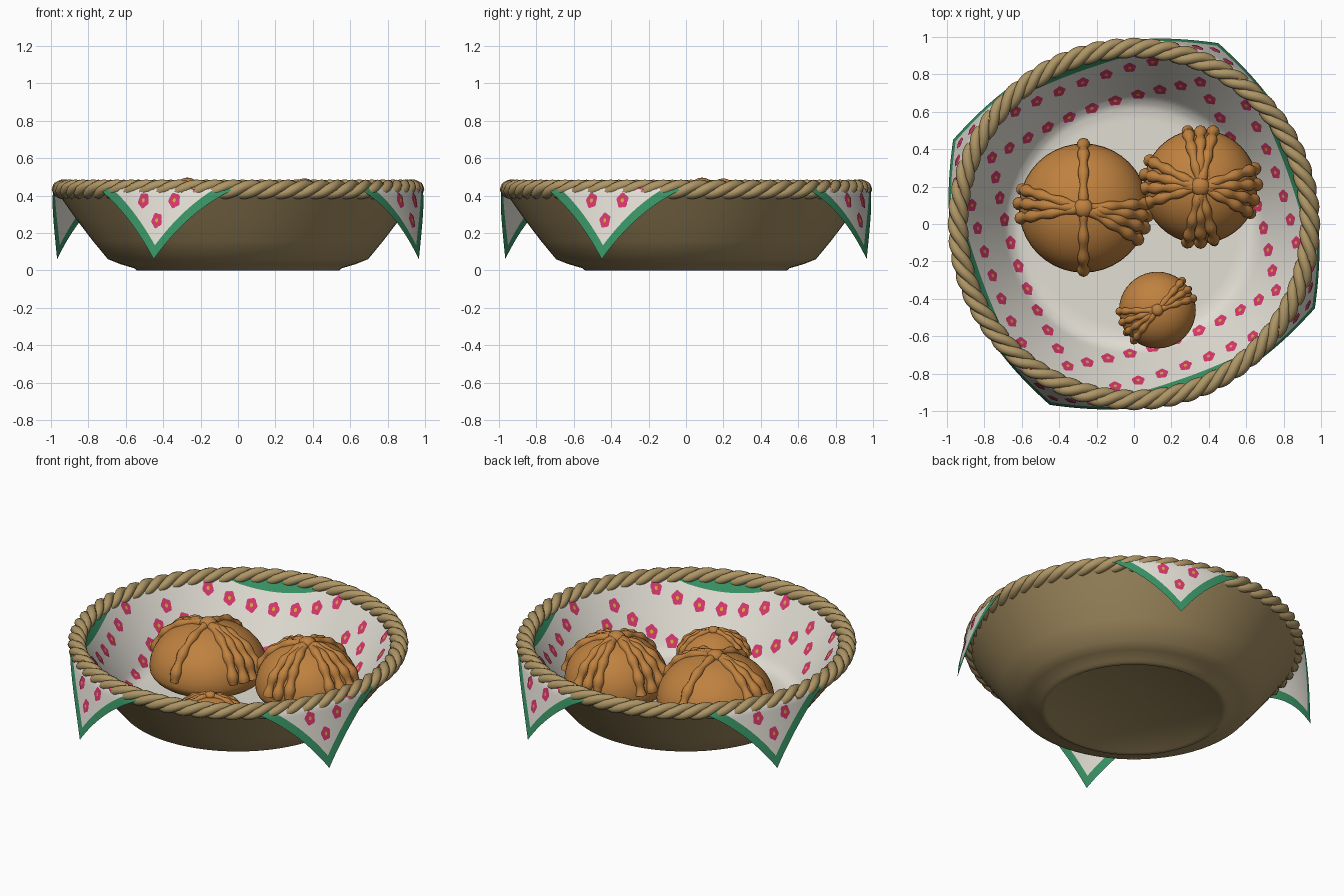
import bpy, bmesh, math
from mathutils import Vector
from math import sin, cos, pi, radians, hypot, atan2

if "Cube" in bpy.data.objects:
    bpy.data.objects.remove(bpy.data.objects["Cube"])


def material(name, rgb):
    m = bpy.data.materials.new(name)
    m.diffuse_color = (*rgb, 1)
    m.use_nodes = True
    m.node_tree.nodes["Principled BSDF"].inputs["Base Color"].default_value = m.diffuse_color
    return m


TAN = material("basket tan", (0.36, 0.26, 0.115))
ROPE = material("rope tan", (0.42, 0.30, 0.13))
LINEN = material("linen white", (0.76, 0.73, 0.66))
GREEN = material("border green", (0.04, 0.29, 0.13))
PINK = material("flower pink", (0.68, 0.04, 0.16))
YELLOW = material("flower yellow", (0.72, 0.40, 0.03))
CRUST = material("bun brown", (0.52, 0.22, 0.05))


def finish(bm, name, mats, angle=50, fix=True):
    if fix:
        bmesh.ops.recalc_face_normals(bm, faces=bm.faces)
    mesh = bpy.data.meshes.new(name)
    bm.to_mesh(mesh)
    bm.free()
    for m in mats:
        mesh.materials.append(m)
    ob = bpy.data.objects.new(name, mesh)
    bpy.context.collection.objects.link(ob)
    bpy.ops.object.select_all(action='DESELECT')
    ob.select_set(True)
    bpy.context.view_layer.objects.active = ob
    bpy.ops.object.shade_smooth_by_angle(angle=radians(angle))
    return ob


def lathe(bm, profile, n, centre=(0, 0)):
    """Revolve (r, z) points; points with r = 0 become poles."""
    rings = []
    for r, z in profile:
        k = n if r > 1e-5 else 1
        rings.append([bm.verts.new((centre[0] + r * cos(2 * pi * i / n),
                                    centre[1] + r * sin(2 * pi * i / n), z)) for i in range(k)])
    for a, b in zip(rings, rings[1:]):
        for i in range(n):
            j = (i + 1) % n
            quad = [a[i % len(a)], a[j % len(a)], b[j % len(b)], b[i % len(b)]]
            bm.faces.new(list(dict.fromkeys(quad)))


def tube(bm, pts, radii, ref, sides=8, closed=False):
    n, rings = len(pts), []
    for i, p in enumerate(pts):
        a = pts[i - 1] if closed or i else p
        b = pts[(i + 1) % n] if closed or i < n - 1 else p
        t = (b - a).normalized()
        u = ref.cross(t).normalized()
        v = t.cross(u)
        rings.append([bm.verts.new(p + radii[i] * (u * cos(2 * pi * k / sides) + v * sin(2 * pi * k / sides)))
                      for k in range(sides)])
    for i in range(n if closed else n - 1):
        a, b = rings[i], rings[(i + 1) % n]
        for k in range(sides):
            m = (k + 1) % sides
            bm.faces.new((a[k], a[m], b[m], b[k]))
    if not closed:
        bm.faces.new(rings[0])
        bm.faces.new(rings[-1])


# Basket bowl with foot ring
bm = bmesh.new()
lathe(bm, [(0, .006), (.505, .006), (.515, 0), (.54, 0), (.555, .012), (.63, .034), (.695, .06),
           (.775, .157), (.865, .275), (.96, .41), (.95, .425), (.915, .405),
           (.70, .075), (.6, .035), (0, .03)], 72)
finish(bm, "basket_bowl", [TAN], 40)

# Twisted rope rim: three strands
bm = bmesh.new()
N = 400
for s in range(3):
    pts = []
    for i in range(N):
        t = 2 * pi * i / N
        p = 20 * t + s * 2 * pi / 3
        r = .94 + .027 * cos(p)
        pts.append(Vector((r * cos(t), r * sin(t), .433 + .024 * sin(p))))
    tube(bm, pts, [.028] * N, Vector((0, 0, 1)), 8, True)
finish(bm, "rope_rim", [ROPE], 70)

# Cloth drape: distance from the cloth centre -> (radius, height) over the bowl
DRAPE = [(0, 0, .045), (.58, .58, .05), (.64, .632, .06), (.70, .675, .09), (1.04, .89, .41),
         (1.07, .922, .455), (1.10, .955, .464), (1.13, .987, .43), (1.485, 1.066, .06)]
HALF, BORDER, TURN = 1.05, .05, radians(20)


def drape(u, v):
    d = hypot(u, v)
    ang = atan2(v, u) + TURN
    for (d0, r0, z0), (d1, r1, z1) in zip(DRAPE, DRAPE[1:]):
        if d <= d1:
            break
    f = (d - d0) / (d1 - d0)
    r, z = r0 + f * (r1 - r0), z0 + f * (z1 - z0)
    return Vector((r * cos(ang), r * sin(ang), z))


def lifted(u, v, h, nu, nv):
    """Point raised by h along the cloth normal found at (nu, nv)."""
    e = .012
    n = (drape(nu + e, nv) - drape(nu - e, nv)).cross(drape(nu, nv + e) - drape(nu, nv - e))
    return drape(u, v) + n.normalized() * h


bm = bmesh.new()
inner = HALF - BORDER
CELLS = 88
coords = [-HALF, -HALF + BORDER / 2] + [-inner + 2 * inner * i / CELLS for i in range(CELLS + 1)] \
    + [HALF - BORDER / 2, HALF]
grid = [[bm.verts.new(drape(u, v)) for v in coords] for u in coords]
last = len(coords) - 1
for i in range(last):
    for j in range(last):
        f = bm.faces.new((grid[i][j], grid[i + 1][j], grid[i + 1][j + 1], grid[i][j + 1]))
        f.material_index = int(min(i, j) < 2 or max(i, j) >= last - 2)
finish(bm, "cloth", [LINEN, GREEN], 80, fix=False)

# Flowers: two square rows of thin plates lying on the cloth
bm = bmesh.new()


def disc(cu, cv, radius, wave, h, mat, n=20):
    mid = bm.verts.new(lifted(cu, cv, h, cu, cv))
    ring = []
    for k in range(n):
        t = 2 * pi * k / n
        r = radius * (1 + wave * cos(5 * t))
        u, v = cu + r * cos(t), cv + r * sin(t)
        ring.append(bm.verts.new(lifted(u, v, h, u, v)))
    for k in range(n):
        bm.faces.new((mid, ring[k], ring[(k + 1) % n])).material_index = mat


for d, count in ((.91, 12), (.68, 10)):
    for side in range(4):
        c, s = round(cos(side * pi / 2)), round(sin(side * pi / 2))
        for i in range(count):
            w = -d + 2 * d * i / count
            u, v = c * d - s * w, s * d + c * w
            disc(u, v, .038, .1, .004, 0)
            disc(u, v, .011, 0, .0065, 1, 10)
finish(bm, "cloth_flowers", [PINK, YELLOW], 80, fix=False)


# Pleated buns
def bun(name, x, y, R, k, angles):
    zc, up, down = .05 + .13 * k, .275 * k, .13 * k

    def section(phi):
        return R * cos(phi), zc + (up if phi > 0 else down) * sin(phi)

    bm = bmesh.new()
    prof = [section(-pi / 2 + pi * i / 24) for i in range(25)]
    prof[0], prof[-1] = (0, prof[0][1]), (0, prof[-1][1])
    lathe(bm, prof, 40, (x, y))
    finish(bm, name, [CRUST], 80)

    # Bumpy ridges running from the crown knob to the widest line
    bm = bmesh.new()
    steps = 26
    for m, a in enumerate(angles):
        a = radians(a)
        pts, radii = [], []
        for i in range(steps + 1):
            f = i / steps
            r, z = section(radians(86 - 80 * f))
            pts.append(Vector((x + r * cos(a), y + r * sin(a), z)))
            radii.append(.027 * k * (1 + .2 * sin(f * 22 + m * 1.7)) * (.85 + .3 * f))
        tube(bm, pts, radii, Vector((sin(a), -cos(a), 0)), 10)
    top = zc + up
    lathe(bm, [(0 if i in (0, 8) else .052 * k * sin(pi * i / 8), top + .004 - .037 * k * cos(pi * i / 8))
               for i in range(9)], 16, (x, y))
    finish(bm, name + "_pleats", [CRUST], 60)


bun("large_bun", -.27, .085, .345, 1, (90, 270, 163, 176, 189, 4, -7, -18, -30))
bun("medium_bun", .355, .2, .305, .99, (77, 90, 103, 257, 270, 284, 153, 168, 182, 197, 18, 2, -14, -28))
bun("small_bun", .125, -.46, .205, .63, (182, 199, 216, 232, 18, 34, 50))
